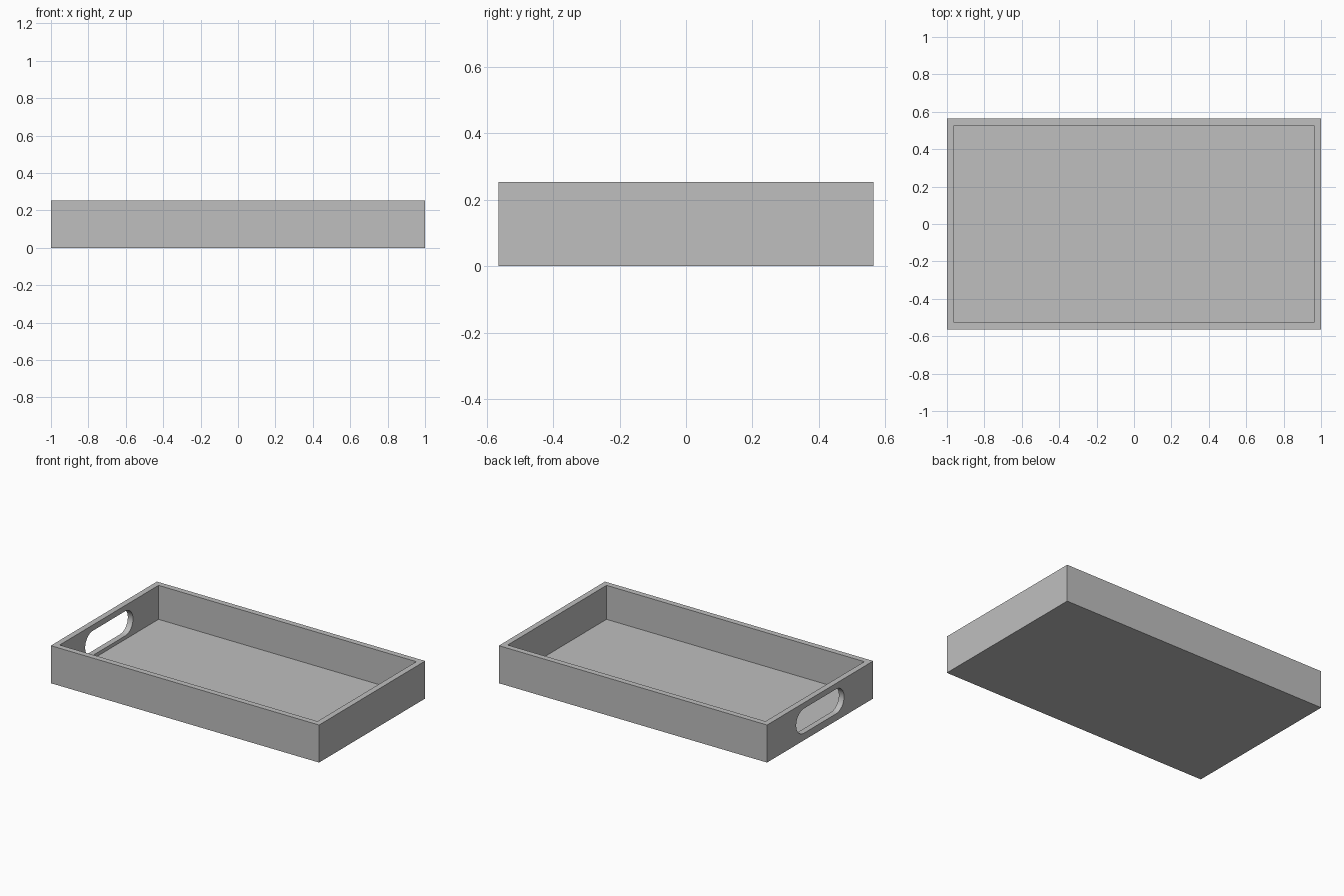
import bpy, bmesh
from math import pi, cos, sin
from mathutils import Matrix

cube = bpy.data.objects.get("Cube")
if cube:
    bpy.data.objects.remove(cube, do_unlink=True)

LENGTH, WIDTH, HEIGHT = 2.0, 1.13, 0.253
WALL, FLOOR = 0.055, 0.024
HOLE_LENGTH, HOLE_RADIUS, HOLE_Z = 0.51, 0.083, 0.131

grey = bpy.data.materials.new("plain_grey")
grey.use_nodes = True
colour = (0.52, 0.52, 0.52, 1)
grey.diffuse_color = colour
grey.node_tree.nodes["Principled BSDF"].inputs["Base Color"].default_value = colour


def add_object(name, bm):
    bmesh.ops.recalc_face_normals(bm, faces=bm.faces[:])
    mesh = bpy.data.meshes.new(name)
    bm.to_mesh(mesh)
    bm.free()
    mesh.materials.append(grey)
    obj = bpy.data.objects.new(name, mesh)
    bpy.context.collection.objects.link(obj)
    return obj


# Tray: a box whose top is inset for the rim and pushed down to the floor
bm = bmesh.new()
bmesh.ops.create_cube(bm, size=1, matrix=Matrix.Translation((0, 0, HEIGHT / 2))
                      @ Matrix.Diagonal((LENGTH, WIDTH, HEIGHT, 1)))
bm.faces.ensure_lookup_table()
top = max(bm.faces, key=lambda f: f.calc_center_median().z)
bmesh.ops.inset_region(bm, faces=[top], thickness=WALL)
pushed = bmesh.ops.extrude_discrete_faces(bm, faces=[top])["faces"][0]
for v in pushed.verts:
    v.co.z = FLOOR
tray = add_object("tray", bm)

# Handle slot cutter: a rounded slot through the right end wall only
bm = bmesh.new()
STEPS = 16
outline = []
for side in (1, -1):
    for i in range(STEPS + 1):
        a = -pi / 2 + pi * i / STEPS
        y = side * (HOLE_LENGTH / 2 - HOLE_RADIUS + HOLE_RADIUS * cos(a))
        z = HOLE_Z + side * HOLE_RADIUS * sin(a)
        outline.append(bm.verts.new((-LENGTH / 2 - 0.1, y, z)))
face = bm.faces.new(outline)
moved = bmesh.ops.extrude_face_region(bm, geom=[face])["geom"]
bmesh.ops.translate(bm, vec=(0.3, 0, 0),
                    verts=[g for g in moved if isinstance(g, bmesh.types.BMVert)])
cutter = add_object("handle_slot_cutter", bm)
cutter.hide_render = True

# Cut the slot, then smooth only its rounded ends
cut = tray.modifiers.new("handle_slot", "BOOLEAN")
cut.operation = "DIFFERENCE"
cut.solver = "EXACT"
cut.object = cutter
bpy.ops.object.select_all(action="DESELECT")
bpy.context.view_layer.objects.active = tray
tray.select_set(True)
bpy.ops.object.modifier_apply(modifier=cut.name)
bpy.data.objects.remove(cutter, do_unlink=True)
bpy.ops.object.shade_smooth_by_angle(angle=pi / 6)
